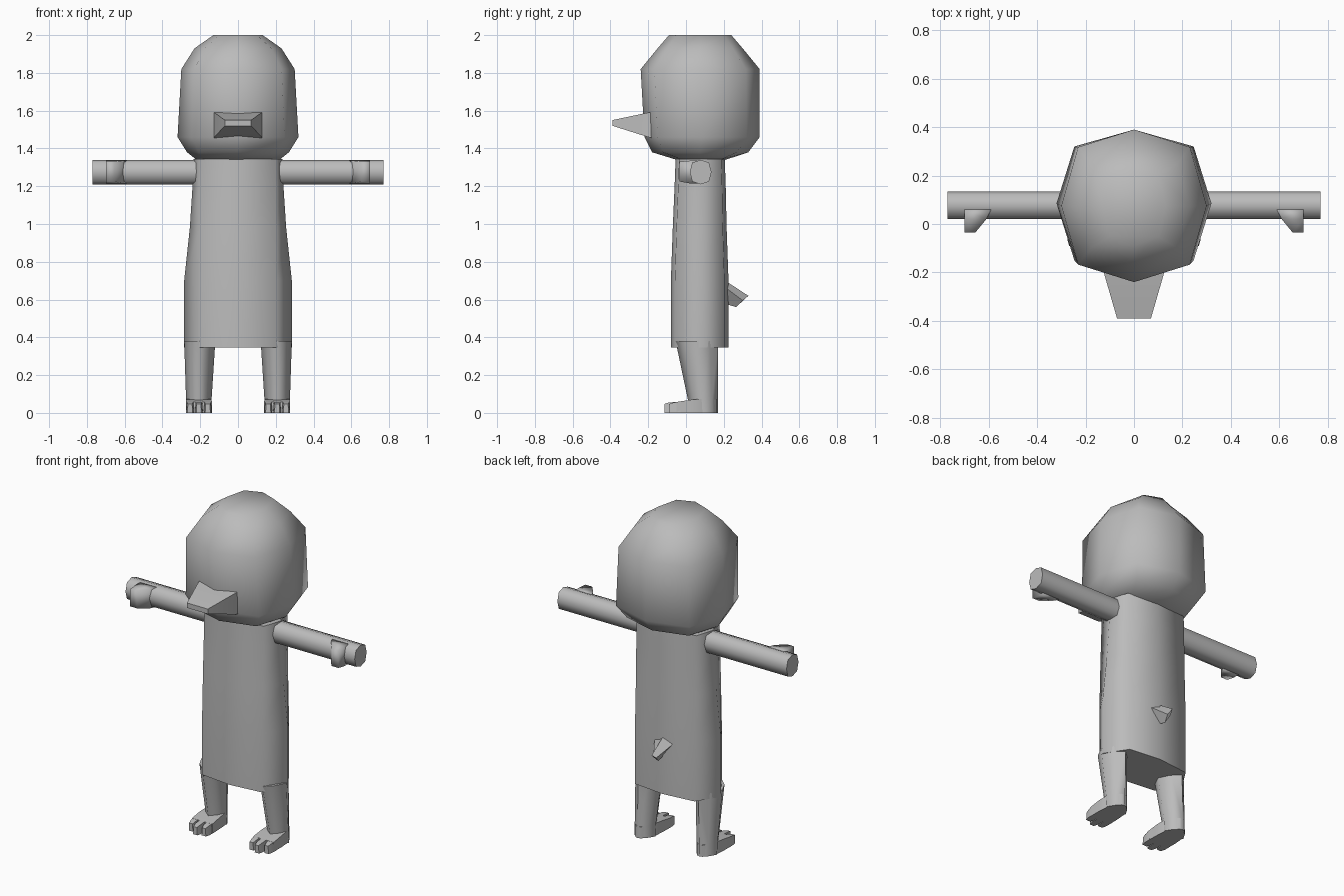
import bpy
import math

if "Cube" in bpy.data.objects:
    bpy.data.objects.remove(bpy.data.objects["Cube"], do_unlink=True)

grey = bpy.data.materials.new("plain grey")
grey.use_nodes = True
grey.diffuse_color = (0.5, 0.5, 0.5, 1)
grey.node_tree.nodes["Principled BSDF"].inputs["Base Color"].default_value = (0.5, 0.5, 0.5, 1)


def loft(name, rings, angle=80):
    """Skin a list of equal-length point rings and cap both ends."""
    n = len(rings[0])
    verts = [p for ring in rings for p in ring]
    faces = [tuple(reversed(range(n))), tuple(range(len(verts) - n, len(verts)))]
    for r in range(len(rings) - 1):
        for i in range(n):
            a, b = r * n + i, r * n + (i + 1) % n
            faces.append((a, b, b + n, a + n))
    mesh = bpy.data.meshes.new(name)
    mesh.from_pydata(verts, [], faces)
    mesh.materials.append(grey)
    obj = bpy.data.objects.new(name, mesh)
    bpy.context.collection.objects.link(obj)
    bpy.ops.object.select_all(action='DESELECT')
    obj.select_set(True)
    bpy.context.view_layer.objects.active = obj
    # consistent outward faces, then smooth shading
    bpy.ops.object.mode_set(mode='EDIT')
    bpy.ops.mesh.select_all(action='SELECT')
    bpy.ops.mesh.normals_make_consistent(inside=False)
    bpy.ops.object.mode_set(mode='OBJECT')
    bpy.ops.object.shade_smooth_by_angle(angle=math.radians(angle))
    return obj


def octagon(a0, a1, b0, b1, da=0.77, db=0.77):
    """Eight points with corners on the axes; da, db place the diagonal corners."""
    ca, cb, ha, hb = (a0 + a1) / 2, (b0 + b1) / 2, (a1 - a0) / 2, (b1 - b0) / 2
    unit = [(1, 0), (da, db), (0, 1), (-da, db), (-1, 0), (-da, -db), (0, -1), (da, -db)]
    return [(ca + u * ha, cb + v * hb) for u, v in unit]


# Head
loft("head", [[(x, y, z) for x, y in octagon(-xr, xr, y0, y1)] for z, xr, y0, y1 in [
    (1.34, 0.22, -0.05, 0.21), (1.38, 0.27, -0.18, 0.33), (1.46, 0.32, -0.22, 0.39),
    (1.82, 0.30, -0.24, 0.39), (1.93, 0.23, -0.15, 0.30), (2.00, 0.13, -0.09, 0.24)]])

# Torso, widening at the hips
loft("torso", [[(x, y, z) for x, y in octagon(-xr, xr, y0, y1, 0.2 / xr, 0.86)] for z, xr, y0, y1 in [
    (0.345, 0.285, -0.08, 0.225), (0.70, 0.285, -0.08, 0.225), (0.98, 0.255, -0.07, 0.215),
    (1.21, 0.24, -0.06, 0.21), (1.345, 0.235, -0.055, 0.205)]])

# Beak
loft("beak", [[(-w, y, z0), (w, y, z0), (w, y, z1), (-w, y, z1)] for y, w, z0, z1 in [
    (-0.16, 0.13, 1.45, 1.595), (-0.20, 0.125, 1.46, 1.59), (-0.39, 0.07, 1.52, 1.55)]], 50)

# Tail, a kite tapering to a narrow upright edge
loft("tail", [
    [(0, 0.20, 0.705), (0.07, 0.20, 0.67), (0, 0.20, 0.58), (-0.07, 0.20, 0.67)],
    [(0, 0.33, 0.62), (0.01, 0.30, 0.595), (0, 0.265, 0.56), (-0.01, 0.30, 0.595)]], 40)

for side, s in (("left", 1), ("right", -1)):
    # Arm and hand
    loft(side + "_arm", [[(s * x, y, z) for y, z in octagon(0.02, 0.135, 1.21, 1.34)]
                         for x in (0.18, 0.45, 0.70, 0.77)])
    # Thumb
    loft(side + "_thumb", [[(s * x0, y, z0), (s * x1, y, z0), (s * x1, y, z1), (s * x0, y, z1)]
                           for y, x0, x1, z0, z1 in [(0.06, 0.59, 0.70, 1.215, 1.335),
                                                     (0.02, 0.61, 0.70, 1.215, 1.335),
                                                     (-0.035, 0.655, 0.70, 1.225, 1.33)]], 95)
    # Leg
    loft(side + "_leg", [[(s * x, y, z) for x, y in octagon(x0, x1, y0, y1, 0.6, 0.6)]
                         for z, x0, x1, y0, y1 in [(0, 0.14, 0.275, 0.02, 0.17),
                                                   (0.07, 0.14, 0.275, 0.01, 0.17),
                                                   (0.38, 0.12, 0.285, -0.055, 0.17)]])
    # Foot, narrow at the heel
    loft(side + "_foot", [[(s * x0, y, 0), (s * x1, y, 0), (s * x1, y, h), (s * x0, y, h)]
                          for y, x0, x1, h in [(0.165, 0.19, 0.225, 0.07), (0.09, 0.145, 0.27, 0.075),
                                               (0.03, 0.14, 0.275, 0.07), (-0.05, 0.138, 0.275, 0.058)]], 60)
    # Three toes, the middle one longest
    for i, tip in enumerate((-0.10, -0.115, -0.09)):
        c = 0.16 + i * 0.047
        loft(f"{side}_toe_{i + 1}", [[(s * (c - w), y, 0), (s * (c + w), y, 0),
                                      (s * (c + w * 0.8), y, h), (s * (c - w * 0.8), y, h)]
                                     for y, w, h in [(-0.03, 0.022, 0.06), (tip + 0.025, 0.021, 0.055),
                                                     (tip, 0.014, 0.047)]], 60)
